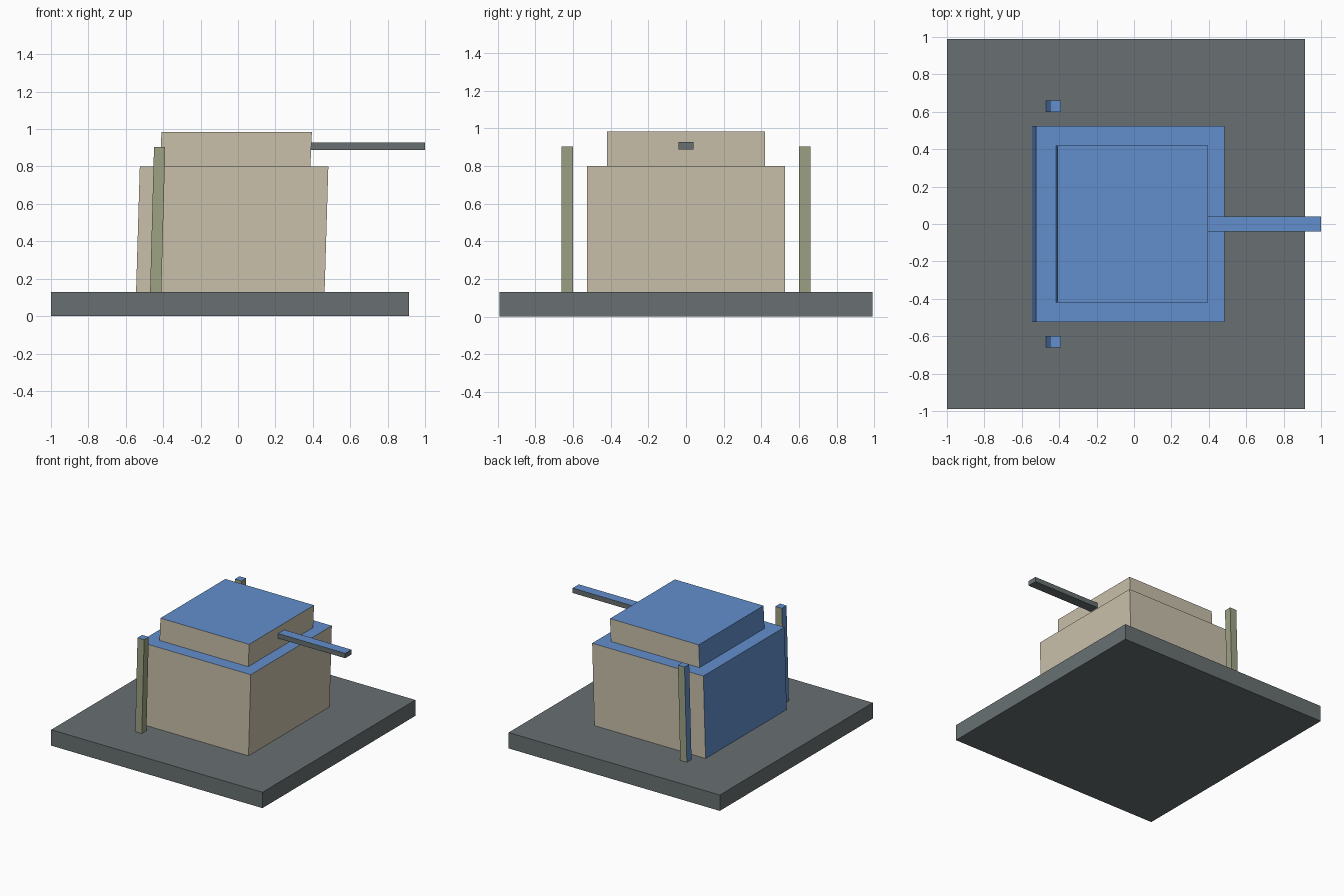
import bpy
import bmesh

cube = bpy.data.objects.get("Cube")
if cube:
    bpy.data.objects.remove(cube, do_unlink=True)


def material(name, rgb):
    mat = bpy.data.materials.new(name)
    mat.use_nodes = True
    colour = (*rgb, 1.0)
    mat.diffuse_color = colour
    bsdf = next(n for n in mat.node_tree.nodes if n.type == 'BSDF_PRINCIPLED')
    bsdf.inputs["Base Color"].default_value = colour
    return mat


slate = material("slate grey", (0.14, 0.163, 0.168))
beige = material("beige", (0.59, 0.53, 0.41))
olive = material("olive", (0.34, 0.36, 0.23))
blue = material("blue", (0.125, 0.275, 0.61))


def box(name, x, y, z, mat, lean=0.0, blue_sides=True):
    """Box from (min, max) ranges; its top is shifted by lean along x."""
    bm = bmesh.new()
    bmesh.ops.create_cube(bm, size=1)
    for v in bm.verts:
        top = v.co.z > 0
        v.co = [r[int(c > 0)] for r, c in zip((x, y, z), v.co)]
        if top:
            v.co.x += lean
    bm.normal_update()
    # Top and left-hand (-x) faces are blue
    for f in bm.faces:
        if blue_sides and (f.normal.z > 0.7 or f.normal.x < -0.7):
            f.material_index = 1
    mesh = bpy.data.meshes.new(name)
    bm.to_mesh(mesh)
    bm.free()
    mesh.materials.append(mat)
    if blue_sides:
        mesh.materials.append(blue)
    obj = bpy.data.objects.new(name, mesh)
    bpy.context.collection.objects.link(obj)
    return obj


# Ground slab
box("base_slab", (-1, 0.915), (-0.99, 0.99), (0, 0.13), slate, blue_sides=False)

# Two stacked, slightly leaning blocks
box("main_block", (-0.545, 0.463), (-0.525, 0.525), (0.13, 0.80), beige, lean=0.02)
box("upper_block", (-0.417, 0.387), (-0.42, 0.42), (0.80, 0.985), beige, lean=0.008)

# Bar sticking out of the upper block
box("bar", (0.385, 1.0), (-0.04, 0.04), (0.888, 0.928), slate)

# Leaning posts on both sides
for side, name in ((-1, "front_post"), (1, "back_post")):
    y = sorted((side * 0.6, side * 0.66))
    box(name, (-0.47, -0.41), y, (0.13, 0.905), olive, lean=0.021)
